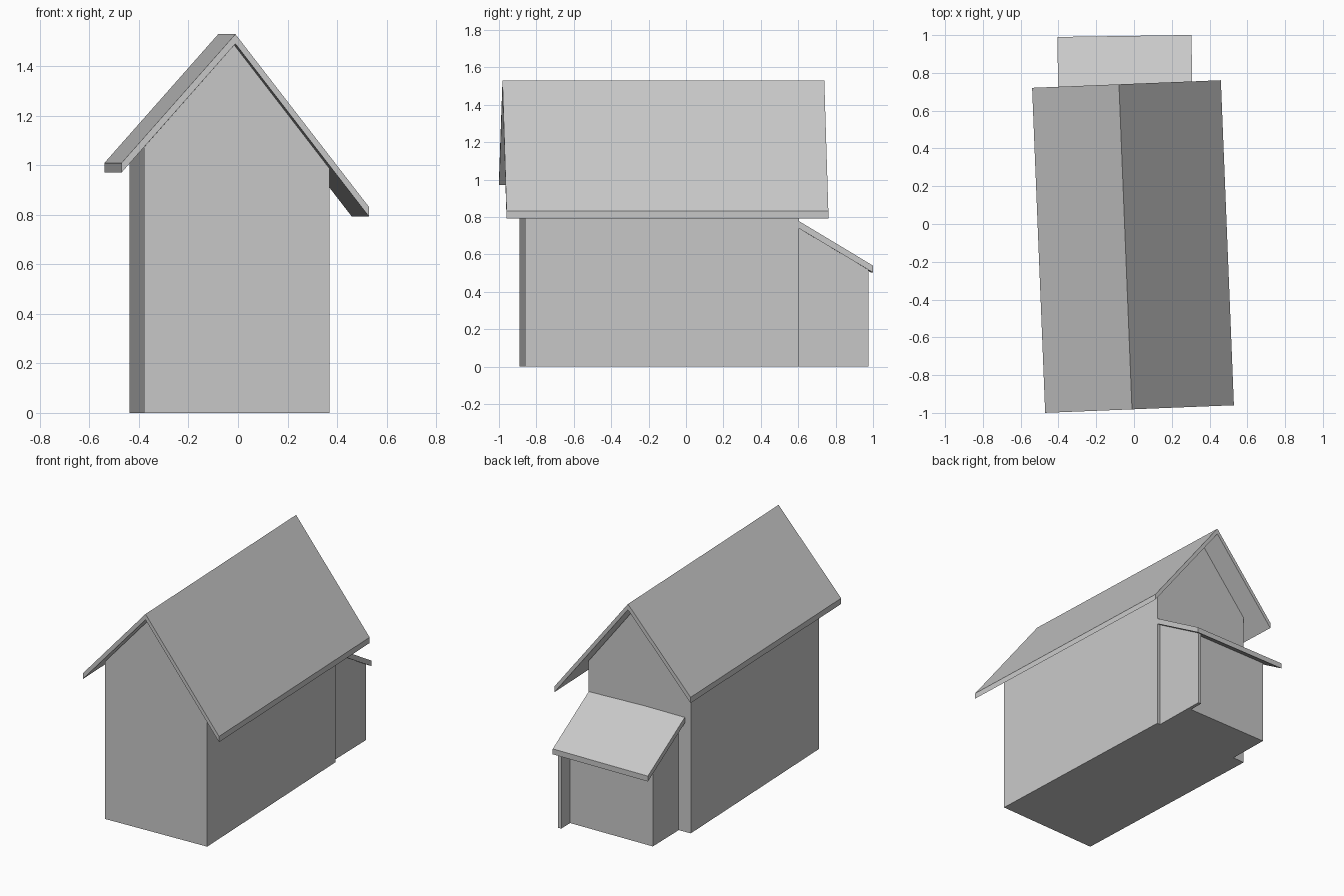
import bpy
import bmesh
from math import radians
from mathutils import Matrix, Vector

cube = bpy.data.objects.get("Cube")
if cube:
    bpy.data.objects.remove(cube, do_unlink=True)

grey = bpy.data.materials.new("plain grey")
grey.use_nodes = True
colour = (0.58, 0.58, 0.58, 1.0)
grey.diffuse_color = colour
grey.node_tree.nodes["Principled BSDF"].inputs["Base Color"].default_value = colour


def extrude(name, points, offset, turn=0.0):
    """Extrude a closed polygon along an offset and turn it about z."""
    bm = bmesh.new()
    face = bm.faces.new([bm.verts.new(p) for p in points])
    result = bmesh.ops.extrude_face_region(bm, geom=[face])
    moved = [g for g in result["geom"] if isinstance(g, bmesh.types.BMVert)]
    bmesh.ops.translate(bm, verts=moved, vec=Vector(offset))
    bmesh.ops.recalc_face_normals(bm, faces=bm.faces)
    bm.transform(Matrix.Rotation(radians(turn), 4, "Z"))
    mesh = bpy.data.meshes.new(name)
    bm.to_mesh(mesh)
    bm.free()
    mesh.materials.append(grey)
    obj = bpy.data.objects.new(name, mesh)
    bpy.context.collection.objects.link(obj)
    return obj


def along_y(profile, y):
    return [(x, y, z) for x, z in profile]


HOUSE_TURN = 2.3
RIDGE = -0.05

# Main body with its uneven gables
body = [(-0.415, 0), (0.335, 0), (0.335, 0.987), (RIDGE, 1.486), (-0.415, 1.073)]
extrude("house_body", along_y(body, -0.874), (0, 1.466, 0), HOUSE_TURN)

# Folded roof slab, longer on one side
eaves = [(-0.51, 1.01), (RIDGE, 1.53), (0.49, 0.832)]
roof = eaves + [(x, z - 0.039) for x, z in reversed(eaves)]
extrude("main_roof", along_y(roof, -0.98), (0, 1.722, 0), HOUSE_TURN)


# Lean-to walls: sloped tops sit inside the lean-to roof
def lean_to_wall(name, x, width, back, turn):
    side = [(x, 0.57, 0), (x, back, 0), (x, back, 0.765 - 0.61 * (back - 0.6)),
            (x, 0.57, 0.765)]
    extrude(name, side, (width, 0, 0), turn)


lean_to_wall("lean_to_body", -0.338, 0.62, 0.873, 1.2)
lean_to_wall("lean_to_side_panel", 0.277, 0.023, 0.971, 1.2)

# Lean-to roof slab
slab = [(-0.391, 0.59, 0.784), (-0.391, 0.996, 0.54),
        (-0.391, 0.996, 0.503), (-0.391, 0.59, 0.745)]
extrude("lean_to_roof", slab, (0.71, 0, 0), 0.85)
